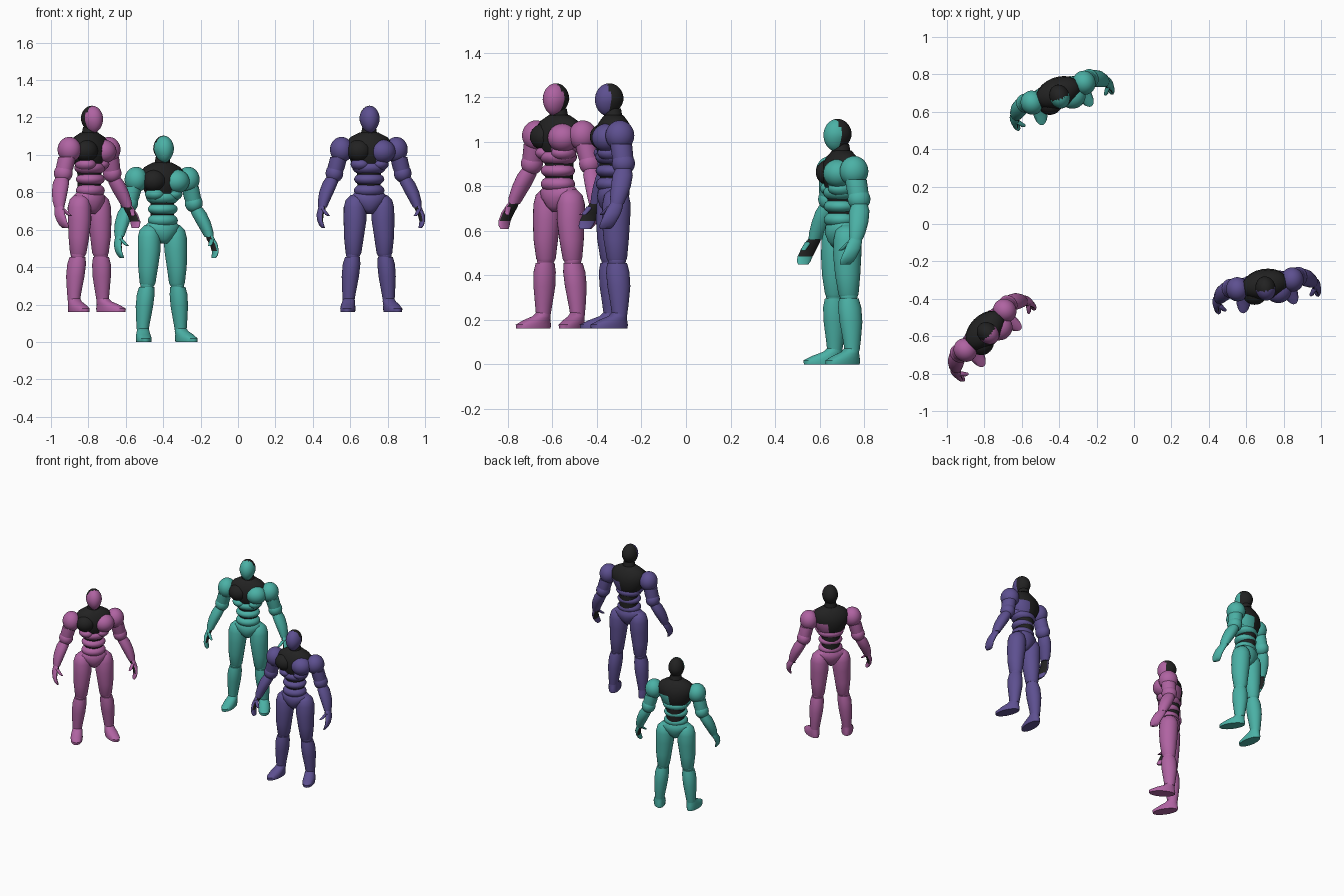
import bpy, bmesh, math
from mathutils import Matrix, Vector

cube = bpy.data.objects.get("Cube")
if cube:
    bpy.data.objects.remove(cube)


def material(name, color):
    m = bpy.data.materials.new(name)
    m.use_nodes = True
    m.diffuse_color = (*color, 1)
    m.node_tree.nodes["Principled BSDF"].inputs["Base Color"].default_value = (*color, 1)
    return m


black = material("black", (0.016, 0.016, 0.016))
teal = material("teal", (0.07, 0.44, 0.38))
pink = material("pink", (0.43, 0.125, 0.36))
purple = material("purple", (0.11, 0.08, 0.28))


def finish(name, bm, fig, mats, rule=None):
    """Turn a bmesh into a smooth part; faces passing the rule take the second colour."""
    bmesh.ops.recalc_face_normals(bm, faces=bm.faces[:])
    bm.normal_update()
    for f in bm.faces:
        f.smooth = True
        if rule and rule(f):
            f.material_index = 1
    mesh = bpy.data.meshes.new(name)
    bm.to_mesh(mesh)
    bm.free()
    for m in mats:
        mesh.materials.append(m)
    mesh.set_sharp_from_angle(angle=math.radians(50))
    obj = bpy.data.objects.new(name, mesh)
    obj.matrix_world = fig
    bpy.context.collection.objects.link(obj)


def ball(name, fig, mats, center, radii, rule=None, shape=None):
    bm = bmesh.new()
    bmesh.ops.create_uvsphere(bm, u_segments=28, v_segments=18, radius=1)
    for v in bm.verts:
        p = shape(v.co) if shape else v.co
        v.co = Vector(center) + Vector(a * r for a, r in zip(p, radii))
    finish(name, bm, fig, mats, rule)


def loft(name, fig, mats, rings, side=1, rule=None, turn=0, sides=24):
    """Skin level ellipses given as x, y, z, half width, half depth."""
    bm = bmesh.new()
    loops = []
    for x, y, z, rx, ry in rings:
        loops.append([bm.verts.new((side * x + rx * math.cos(a), y + ry * math.sin(a), z))
                      for a in (math.tau * i / sides for i in range(sides))])
    for low, high in zip(loops, loops[1:]):
        for i in range(sides):
            j = (i + 1) % sides
            bm.faces.new((low[i], low[j], high[j], high[i]))
    bm.faces.new(loops[0])
    bm.faces.new(loops[-1])
    if turn:
        bmesh.ops.rotate(bm, verts=bm.verts[:], cent=(side * rings[-1][0], 0, 0),
                         matrix=Matrix.Rotation(side * turn, 3, 'Z'))
    finish(name, bm, fig, mats, rule)


def head_shape(p):
    """Narrow the jaw and push the chin forward."""
    t = max(0, -p.z)
    return Vector((p.x * (1 - 0.2 * t), p.y * (1 - 0.1 * t) - 0.12 * t, p.z))


def figure(label, color, place, angle):
    fig = Matrix.Translation(place) @ Matrix.Rotation(math.radians(angle), 4, 'Z')
    skin, dark, both = [color], [black], [color, black]

    # Head with a dark hood, and neck
    def hood(f):
        c = f.calc_center_median()
        return c.y > -0.022 - 0.25 * max(0, c.z - 1.05)
    ball(label + "_head", fig, both, (0, -0.02, 1.03), (0.054, 0.065, 0.073), hood, head_shape)
    loft(label + "_neck", fig, dark, [(0, 0, 0.92, 0.05, 0.045), (0, -0.005, 0.99, 0.036, 0.038)])

    # Chest shell with one coloured and one dark breast plate
    loft(label + "_chest", fig, [black, color],
         [(0, 0, 0.765, 0.07, 0.055), (0, 0, 0.80, 0.095, 0.075), (0, 0, 0.86, 0.125, 0.085),
          (0, 0, 0.905, 0.125, 0.078), (0, 0, 0.935, 0.10, 0.06), (0, 0, 0.96, 0.05, 0.042)],
         rule=lambda f: f.calc_center_median().z < 0.86 and f.calc_center_median().x > 0.02)
    ball(label + "_left_breast", fig, skin, (0.066, -0.042, 0.858), (0.07, 0.068, 0.064))
    ball(label + "_right_breast", fig, dark, (-0.06, -0.035, 0.862), (0.066, 0.062, 0.06))

    # Stacked waist segments around a dark core
    loft(label + "_waist_core", fig, dark, [(0, 0, 0.6, 0.06, 0.06), (0, 0, 0.79, 0.066, 0.066)])
    ball(label + "_ribs", fig, skin, (0, -0.005, 0.772), (0.09, 0.077, 0.044))
    ball(label + "_upper_belly", fig, skin, (0, -0.008, 0.71), (0.081, 0.073, 0.038))
    ball(label + "_lower_belly", fig, skin, (0, -0.008, 0.65), (0.082, 0.072, 0.042))
    loft(label + "_pelvis", fig, skin,
         [(0, -0.005, 0.525, 0.02, 0.035), (0, -0.005, 0.55, 0.05, 0.058),
          (0, -0.003, 0.59, 0.088, 0.072), (0, 0, 0.62, 0.098, 0.07), (0, 0, 0.645, 0.07, 0.055)])

    for side, word in ((1, "left"), (-1, "right")):
        part = label + "_" + word + "_"

        # Ribcage side pads
        ball(part + "flank", fig, skin, (side * 0.05, -0.022, 0.79), (0.052, 0.06, 0.036))

        # Arm
        ball(part + "shoulder", fig, skin, (side * 0.149, 0.002, 0.868), (0.061, 0.065, 0.068))
        loft(part + "upper_arm", fig, skin,
             [(0.187, 0.012, 0.72, 0.036, 0.04), (0.177, 0.01, 0.77, 0.046, 0.048),
              (0.162, 0.005, 0.83, 0.046, 0.05)], side)
        ball(part + "elbow", fig, skin, (side * 0.185, 0.012, 0.742), (0.047, 0.052, 0.05))
        loft(part + "forearm", fig, skin,
             [(0.257, -0.03, 0.56, 0.023, 0.03), (0.25, -0.022, 0.59, 0.031, 0.038),
              (0.232, -0.008, 0.64, 0.039, 0.045), (0.21, 0.004, 0.69, 0.041, 0.046),
              (0.198, 0.01, 0.72, 0.032, 0.036)], side)

        # Hand with a dark palm, and thumb
        def palm(f, side=side):
            return f.normal.x * side < -0.35 and f.calc_center_median().z > 0.475
        loft(part + "hand", fig, both,
             [(0.262, -0.085, 0.448, 0.008, 0.024), (0.27, -0.08, 0.462, 0.012, 0.033),
              (0.277, -0.07, 0.485, 0.014, 0.036), (0.275, -0.052, 0.52, 0.018, 0.037),
              (0.263, -0.038, 0.55, 0.02, 0.034), (0.258, -0.03, 0.57, 0.018, 0.027)], side, palm)
        loft(part + "thumb", fig, skin,
             [(0.232, -0.095, 0.512, 0.007, 0.009), (0.242, -0.088, 0.52, 0.011, 0.013),
              (0.262, -0.06, 0.55, 0.012, 0.016)], side, sides=12)

        # Leg
        loft(part + "thigh", fig, skin,
             [(0.084, 0, 0.30, 0.034, 0.038), (0.084, 0, 0.315, 0.042, 0.046),
              (0.082, -0.003, 0.40, 0.053, 0.057), (0.076, -0.003, 0.49, 0.061, 0.064),
              (0.075, 0, 0.56, 0.061, 0.064), (0.073, 0, 0.60, 0.052, 0.055),
              (0.068, 0, 0.625, 0.03, 0.035)], side)
        ball(part + "knee", fig, skin, (side * 0.087, 0, 0.305), (0.036, 0.04, 0.035))
        loft(part + "shin", fig, skin,
             [(0.109, 0.008, 0.06, 0.031, 0.034), (0.106, 0.008, 0.11, 0.037, 0.041),
              (0.1, 0.006, 0.19, 0.046, 0.052), (0.094, 0.002, 0.255, 0.047, 0.053),
              (0.089, 0, 0.295, 0.04, 0.045)], side)

        # Foot, turned outward
        loft(part + "foot", fig, skin,
             [(0.112, -0.044, 0, 0.039, 0.088), (0.112, -0.044, 0.018, 0.041, 0.09),
              (0.112, -0.026, 0.038, 0.038, 0.068), (0.11, -0.002, 0.056, 0.034, 0.043),
              (0.109, 0.006, 0.072, 0.03, 0.034)], side, turn=math.radians(13))


figure("teal", teal, (-0.405, 0.70, 0), 21)
figure("pink", pink, (-0.795, -0.57, 0.16), 45)
figure("purple", purple, (0.70, -0.325, 0.16), 10)
